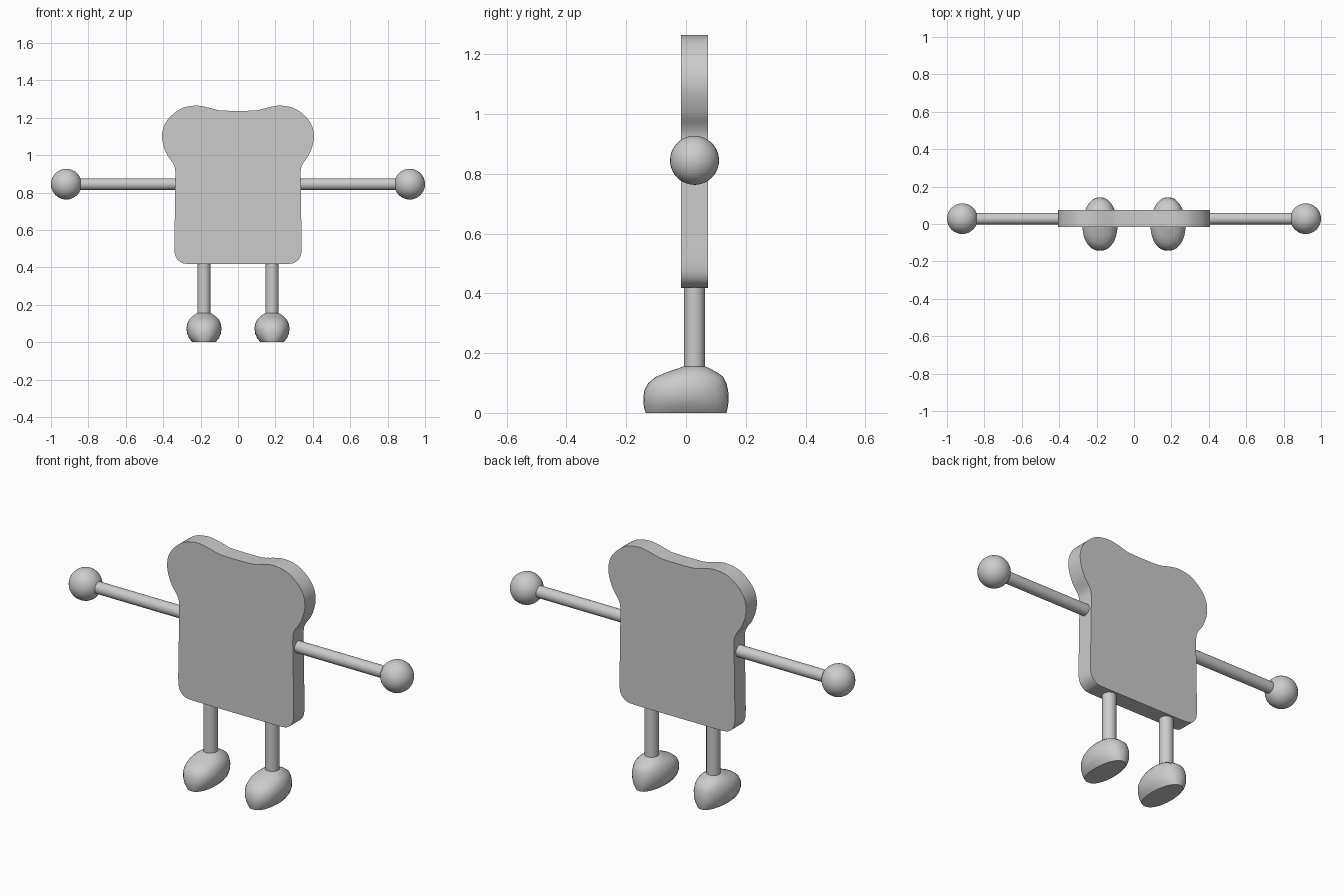
import bpy, bmesh, math
from mathutils import Matrix, Vector

if "Cube" in bpy.data.objects:
    bpy.data.objects.remove(bpy.data.objects["Cube"])

grey = bpy.data.materials.new("plain_grey")
grey.diffuse_color = (0.6, 0.6, 0.6, 1)
grey.use_nodes = True
grey.node_tree.nodes["Principled BSDF"].inputs["Base Color"].default_value = grey.diffuse_color

MID_Y = 0.0285          # depth centre of body, arms and legs


def finish(bm, name, angle=35):
    """Turn a bmesh into an object, smooth with sharp edges kept."""
    bmesh.ops.recalc_face_normals(bm, faces=bm.faces)
    for f in bm.faces:
        f.smooth = True
    for e in bm.edges:
        if len(e.link_faces) == 2 and e.calc_face_angle() > math.radians(angle):
            e.smooth = False
    me = bpy.data.meshes.new(name)
    bm.to_mesh(me)
    bm.free()
    me.materials.append(grey)
    ob = bpy.data.objects.new(name, me)
    bpy.context.collection.objects.link(ob)
    return ob


def rod(name, a, b, radius):
    a, b = Vector(a), Vector(b)
    d = b - a
    m = Matrix.Translation((a + b) / 2) @ d.to_track_quat('Z', 'Y').to_matrix().to_4x4()
    bm = bmesh.new()
    bmesh.ops.create_cone(bm, cap_ends=True, segments=32, radius1=radius,
                          radius2=radius, depth=d.length, matrix=m)
    return finish(bm, name)


def ball(name, loc, radius):
    bm = bmesh.new()
    bmesh.ops.create_uvsphere(bm, u_segments=32, v_segments=20, radius=radius,
                              matrix=Matrix.Translation(loc))
    return finish(bm, name)


def smooth_curve(pts, steps=4):
    """Closed Catmull-Rom curve through the points."""
    out, n = [], len(pts)
    for i in range(n):
        p0, p1, p2, p3 = (Vector(pts[(i + k) % n]) for k in (-1, 0, 1, 2))
        for s in range(steps):
            t = s / steps
            out.append(0.5 * (2 * p1 + (p2 - p0) * t + (2 * p0 - 5 * p1 + 4 * p2 - p3) * t * t
                              + (3 * p1 - p0 - 3 * p2 + p3) * t ** 3))
    return out


# Bread slice body: half outline mirrored, then extruded in depth
half = [(0.14, 0.418), (0.27, 0.419), (0.308, 0.429), (0.332, 0.455), (0.340, 0.50),
        (0.339, 0.60), (0.336, 0.80), (0.335, 0.91), (0.346, 0.953), (0.377, 0.998),
        (0.398, 1.05), (0.406, 1.10), (0.398, 1.15), (0.372, 1.195), (0.329, 1.234),
        (0.286, 1.256), (0.222, 1.265), (0.168, 1.257), (0.126, 1.246), (0.078, 1.238)]
outline = smooth_curve(half + [(-x, z) for x, z in reversed(half)])
bm = bmesh.new()
front = bm.faces.new([bm.verts.new((p.x, -0.017, p.y)) for p in outline])
ext = bmesh.ops.extrude_face_region(bm, geom=[front], use_keep_orig=True)
bmesh.ops.translate(bm, vec=(0, 0.091, 0),
                    verts=[g for g in ext["geom"] if isinstance(g, bmesh.types.BMVert)])
finish(bm, "bread_body")


def foot(name, cx):
    """Shoe lofted from level rings: (z, front y, back y, half width, roundness)."""
    rings = [(0.0, -0.135, 0.135, 0.062, 2.3), (0.02, -0.141, 0.140, 0.079, 2.3),
             (0.045, -0.143, 0.143, 0.090, 2.3), (0.075, -0.140, 0.141, 0.094, 2.3),
             (0.10, -0.126, 0.135, 0.089, 2.3), (0.12, -0.102, 0.125, 0.080, 2.3),
             (0.135, -0.067, 0.105, 0.067, 2.2), (0.147, -0.032, 0.083, 0.051, 2.1),
             (0.156, -0.007, 0.064, 0.036, 2.0)]
    bm, n, loops = bmesh.new(), 32, []
    for z, y0, y1, w, e in rings:
        loop = []
        for i in range(n):
            a = 2 * math.pi * i / n
            c, s = math.cos(a), math.sin(a)
            y = (y0 + y1) / 2 + (y1 - y0) / 2 * math.copysign(abs(s) ** (2 / e), s)
            taper = 1 - 0.9 * max(0, y - 0.01)      # narrower heel
            x = w * math.copysign(abs(c) ** (2 / e), c) * taper
            loop.append(bm.verts.new((cx + x, y, z)))
        loops.append(loop)
    for a, b in zip(loops, loops[1:]):
        for i in range(n):
            j = (i + 1) % n
            bm.faces.new((a[i], a[j], b[j], b[i]))
    bm.faces.new(loops[0])
    bm.faces.new(loops[-1])
    return finish(bm, name)


# Limbs on both sides
for side, s in (("left", -1), ("right", 1)):
    rod(side + "_arm", (s * 0.33, MID_Y, 0.845), (s * 0.86, MID_Y, 0.845), 0.031)
    ball(side + "_hand", (s * 0.918, MID_Y, 0.845), 0.082)
    rod(side + "_leg", (s * 0.182, MID_Y, 0.15), (s * 0.182, MID_Y, 0.425), 0.035)
    foot(side + "_foot", s * 0.182)
